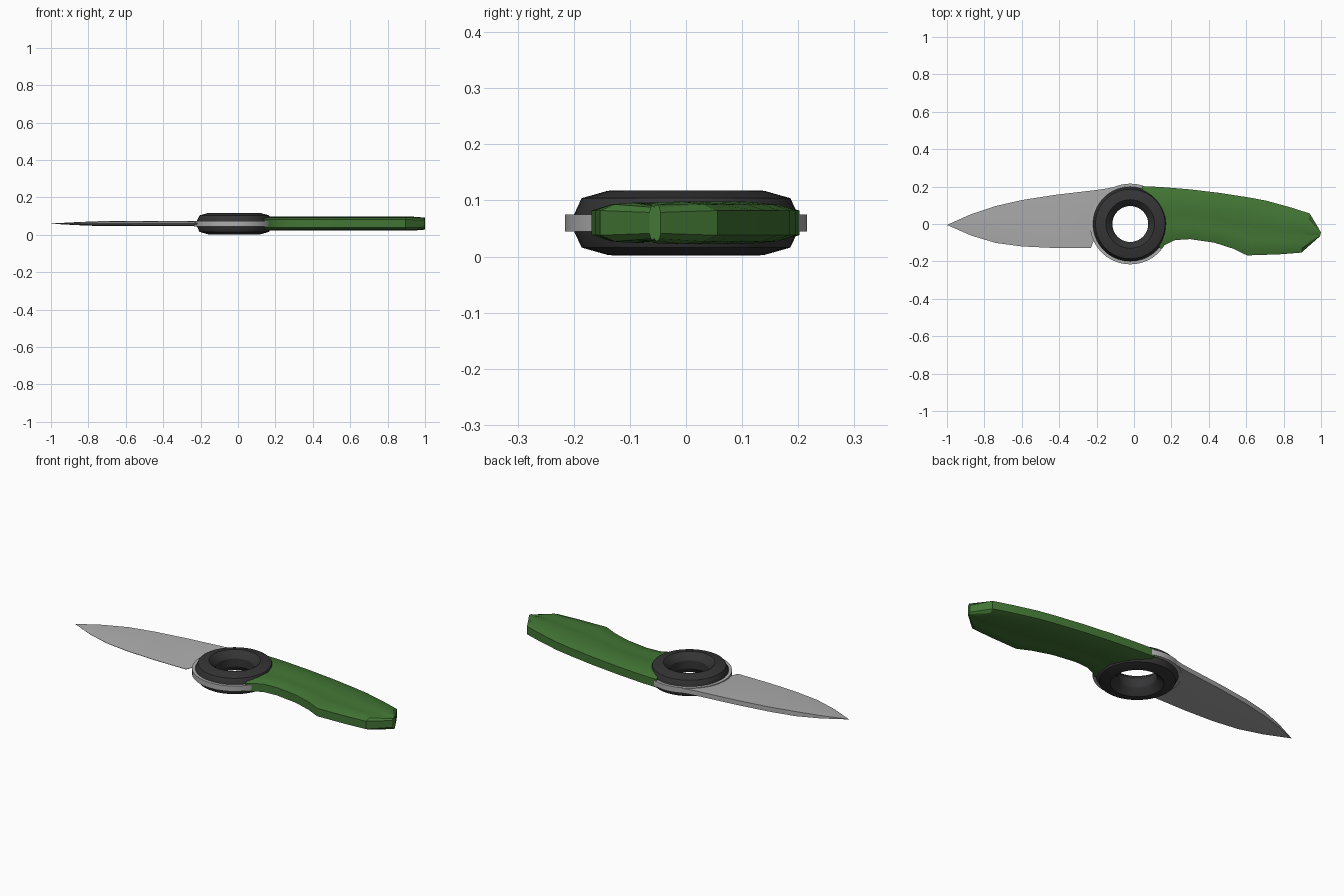
import bpy, bmesh
from math import pi, cos, sin, radians

if "Cube" in bpy.data.objects:
    bpy.data.objects.remove(bpy.data.objects["Cube"])

ZC = 0.06    # mid plane of the knife
CX = -0.02   # pivot centre


def material(name, rgb):
    m = bpy.data.materials.new(name)
    m.diffuse_color = (*rgb, 1)
    m.use_nodes = True
    m.node_tree.nodes["Principled BSDF"].inputs["Base Color"].default_value = m.diffuse_color
    return m


def finish(name, bm, mat=None, angle=25):
    bmesh.ops.remove_doubles(bm, verts=bm.verts, dist=0.0004)
    bmesh.ops.recalc_face_normals(bm, faces=bm.faces)
    me = bpy.data.meshes.new(name)
    bm.to_mesh(me)
    bm.free()
    ob = bpy.data.objects.new(name, me)
    bpy.context.collection.objects.link(ob)
    if mat:
        me.materials.append(mat)
    bpy.ops.object.select_all(action='DESELECT')
    ob.select_set(True)
    bpy.context.view_layer.objects.active = ob
    bpy.ops.object.shade_smooth_by_angle(angle=radians(angle))
    return ob


def bridge(bm, rings, closed=False):
    n = len(rings[0])
    pairs = list(zip(rings, rings[1:] + rings[:1] if closed else rings[1:]))
    for a, b in pairs:
        for i in range(n):
            j = (i + 1) % n
            bm.faces.new((a[i], a[j], b[j], b[i]))
    if not closed:
        bm.faces.new(rings[0])
        bm.faces.new(rings[-1])


def lathe(name, profile, segs, mat=None):
    """Closed (radius, height) profile revolved about the pivot."""
    bm = bmesh.new()
    rings = []
    for k in range(segs):
        a = 2 * pi * k / segs
        rings.append([bm.verts.new((CX + r * cos(a), r * sin(a), ZC + h)) for r, h in profile])
    bridge(bm, rings, closed=True)
    return finish(name, bm, mat)


def loft(name, stations, section, mat=None):
    """Stations: upper edge point, lower edge point, thickness scale.
    Section: (fraction across, half thickness), mirrored below the mid plane."""
    bm = bmesh.new()
    loop = section + [(t, -h) for t, h in reversed(section)]
    rings = []
    for ux, uy, lx, ly, s in stations:
        rings.append([bm.verts.new((ux + (lx - ux) * t, uy + (ly - uy) * t, ZC + h * s))
                      for t, h in loop])
    bridge(bm, rings)
    return finish(name, bm, mat)


black = material("black", (0.035, 0.035, 0.037))
green = material("green", (0.055, 0.18, 0.035))
steel = material("steel", (0.42, 0.42, 0.42))

# pivot ring with chamfered rim and funnel-shaped hole
half = [(0.096, 0.022), (0.105, 0.036), (0.130, 0.058), (0.140, 0.057),
        (0.186, 0.044), (0.200, 0.014)]
lathe("pivot_ring", half + [(r, -h) for r, h in reversed(half)], 40, black)

# steel disc sandwiched in the ring
lathe("blade_disc", [(0.13, 0.015), (0.216, 0.015), (0.216, -0.015), (0.13, -0.015)], 40, steel)

# blade, thick at the spine and thin at the edge
loft("blade", [
    (-1.0, -0.005, -1.0, -0.005, 0.05),
    (-0.87, 0.053, -0.87, -0.062, 0.6),
    (-0.74, 0.096, -0.74, -0.101, 1.0),
    (-0.60, 0.128, -0.60, -0.120, 1.0),
    (-0.42, 0.156, -0.43, -0.128, 1.0),
    (-0.20, 0.182, -0.23, -0.128, 1.0),
    (-0.15, 0.189, -0.212, -0.08, 1.0),
    (-0.10, 0.200, -0.17, -0.08, 1.0),
], [(0, 0.013), (0.55, 0.010), (1, 0.001)], steel)

# handle with bevelled sides and a shallow groove along the faces
loft("handle", [
    (0.04, 0.202, 0.14, -0.135, 1.0),
    (0.10, 0.200, 0.165, -0.112, 1.0),
    (0.17, 0.196, 0.22, -0.086, 1.0),
    (0.30, 0.185, 0.30, -0.081, 1.0),
    (0.46, 0.166, 0.43, -0.100, 1.0),
    (0.62, 0.141, 0.53, -0.132, 1.0),
    (0.71, 0.124, 0.605, -0.168, 1.0),
    (0.84, 0.088, 0.78, -0.162, 1.0),
    (0.94, 0.056, 0.895, -0.153, 1.0),
    (1.0, -0.045, 0.995, -0.065, 0.85),
], [(0, 0.022), (0.12, 0.033), (0.30, 0.038), (0.50, 0.037), (0.58, 0.033),
    (0.72, 0.036), (0.88, 0.033), (1, 0.022)], green)
